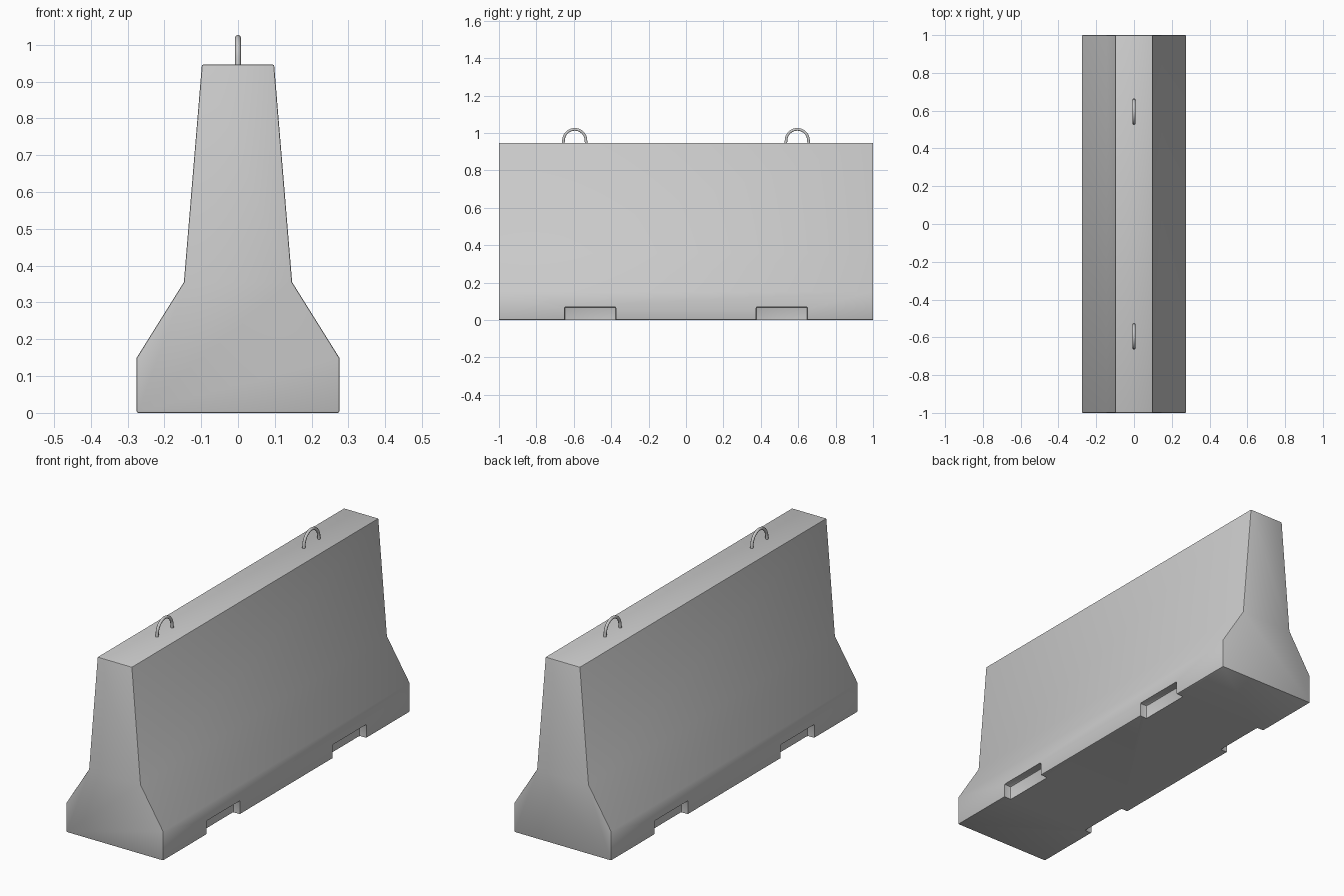
import bpy, bmesh, math

if "Cube" in bpy.data.objects:
    bpy.data.objects.remove(bpy.data.objects["Cube"])

LENGTH = 2.0
LOOP_Y = 0.595
NOTCH_Y = 0.5125


def add_object(name, bm):
    bmesh.ops.recalc_face_normals(bm, faces=bm.faces)
    mesh = bpy.data.meshes.new(name)
    bm.to_mesh(mesh)
    bm.free()
    obj = bpy.data.objects.new(name, mesh)
    bpy.context.collection.objects.link(obj)
    return obj


def activate(obj):
    bpy.ops.object.select_all(action='DESELECT')
    obj.select_set(True)
    bpy.context.view_layer.objects.active = obj


def add_bevel(obj, width, segments):
    mod = obj.modifiers.new("soft_edges", 'BEVEL')
    mod.width = width
    mod.segments = segments
    mod.limit_method = 'ANGLE'
    mod.angle_limit = math.radians(50)
    activate(obj)
    bpy.ops.object.modifier_apply(modifier=mod.name)


# Barrier body: symmetric stepped profile extruded along y
half = [(0.275, 0.0), (0.275, 0.15), (0.147, 0.355), (0.098, 0.946)]
profile = half + [(-x, z) for x, z in reversed(half)]
bm = bmesh.new()
face = bm.faces.new([bm.verts.new((x, -LENGTH / 2, z)) for x, z in profile])
ext = bmesh.ops.extrude_face_region(bm, geom=[face])
bmesh.ops.translate(bm, vec=(0, LENGTH, 0),
                    verts=[v for v in ext["geom"] if isinstance(v, bmesh.types.BMVert)])
body = add_object("barrier_body", bm)
add_bevel(body, 0.004, 2)

# Shallow lifting notches along both bottom edges
for sx in (-1, 1):
    for sy in (-1, 1):
        bm = bmesh.new()
        bmesh.ops.create_cube(bm, size=1)
        bmesh.ops.scale(bm, vec=(0.16, 0.275, 0.14), verts=bm.verts)
        bmesh.ops.translate(bm, vec=(sx * 0.315, sy * NOTCH_Y, 0), verts=bm.verts)
        cutter = add_object("notch_cutter", bm)
        cutter.hide_render = True
        add_bevel(cutter, 0.008, 2)
        cut = body.modifiers.new("notch", 'BOOLEAN')
        cut.operation = 'DIFFERENCE'
        cut.solver = 'EXACT'
        cut.object = cutter
        activate(body)
        bpy.ops.object.modifier_apply(modifier=cut.name)
        bpy.data.objects.remove(cutter, do_unlink=True)

activate(body)
bpy.ops.object.shade_smooth_by_angle(angle=math.radians(30))

# Steel lifting loops on top: round rod bent into an arch
for name, y in (("front_lifting_loop", -LOOP_Y), ("back_lifting_loop", LOOP_Y)):
    arch = [(math.cos(a) * 0.060, 0.959 + math.sin(a) * 0.060)
            for a in (math.pi * i / 20 for i in range(21))]
    path = [(0.064, 0.92)] + arch + [(-0.064, 0.92)]
    curve = bpy.data.curves.new(name, 'CURVE')
    curve.dimensions = '3D'
    curve.bevel_depth = 0.0075
    curve.bevel_resolution = 3
    spline = curve.splines.new('POLY')
    spline.points.add(len(path) - 1)
    for p, (dy, z) in zip(spline.points, path):
        p.co = (0, y + dy, z, 1)
    loop = bpy.data.objects.new(name, curve)
    bpy.context.collection.objects.link(loop)
    activate(loop)
    bpy.ops.object.convert(target='MESH')
    bpy.ops.object.shade_smooth_by_angle(angle=math.radians(40))
